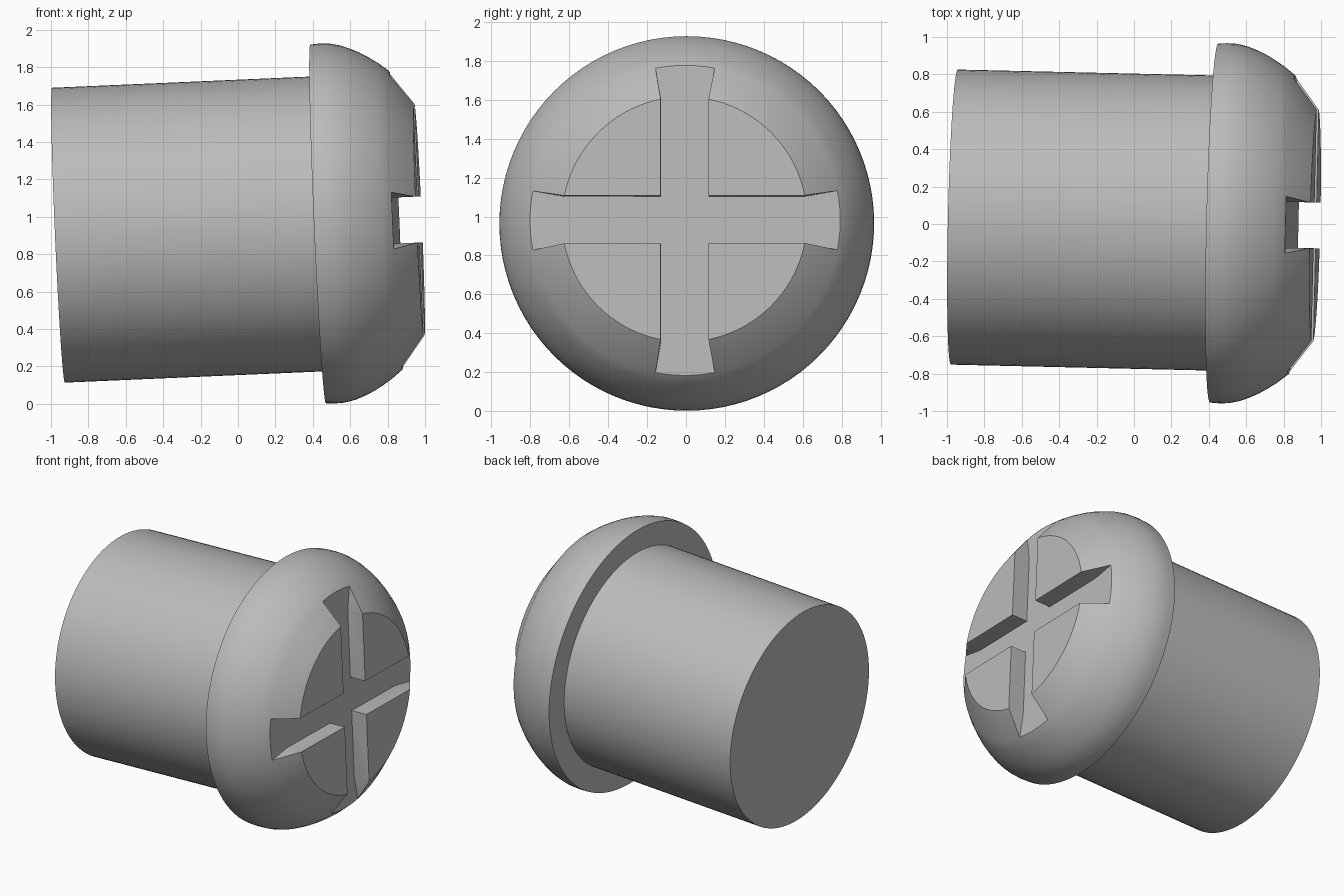
import bpy, bmesh, math
from mathutils import Matrix, Vector

cube = bpy.data.objects.get("Cube")
if cube:
    bpy.data.objects.remove(cube, do_unlink=True)

# Single plain grey metal
GREY = (0.5, 0.5, 0.5, 1)
metal = bpy.data.materials.new("grey metal")
metal.use_nodes = True
metal.diffuse_color = GREY
metal.node_tree.nodes["Principled BSDF"].inputs["Base Color"].default_value = GREY

# Slightly tilted screw axis; the origin is the centre of the head's underside
axis = Vector((1, -0.023, 0.0435)).normalized()
side = Vector((0, 1, 0)).cross(axis).normalized()
frame = Matrix((side, axis.cross(side), axis)).transposed().to_4x4()
frame.translation = (0.428, 0.005, 0.962)


def add_object(name, bm):
    bmesh.ops.recalc_face_normals(bm, faces=bm.faces)
    mesh = bpy.data.meshes.new(name)
    bm.to_mesh(mesh)
    bm.free()
    mesh.materials.append(metal)
    obj = bpy.data.objects.new(name, mesh)
    bpy.context.collection.objects.link(obj)
    obj.matrix_world = frame
    return obj


def lathe(name, profile, sides=96):
    """Turn (radius, height) points into a capped solid around local z."""
    bm = bmesh.new()
    rings = []
    for r, h in profile:
        angles = [math.tau * i / sides for i in range(sides)]
        rings.append([bm.verts.new((r * math.cos(a), r * math.sin(a), h)) for a in angles])
    for low, high in zip(rings, rings[1:]):
        for i in range(sides):
            j = (i + 1) % sides
            bm.faces.new((low[i], low[j], high[j], high[i]))
    bm.faces.new(rings[0])
    bm.faces.new(rings[-1])
    return add_object(name, bm)


def make_active(obj):
    bpy.ops.object.select_all(action="DESELECT")
    obj.select_set(True)
    bpy.context.view_layer.objects.active = obj


# Shaft, reaching a little way into the head
shaft = lathe("shaft", [(0.789, -1.39), (0.789, 0.1)])

# Domed head with a conical shoulder and a flat end
head = lathe("head", [(0.96, 0), (0.963, 0.05), (0.961, 0.1), (0.948, 0.16), (0.928, 0.213),
                      (0.905, 0.262), (0.877, 0.31), (0.844, 0.36), (0.8, 0.415), (0.63, 0.541)])

# Cross slot with arms that flare towards the rim
bm = bmesh.new()
half, flare_start, arm_end, arm_half = 0.123, 0.62, 0.9, 0.173
arm = [(half, -half), (flare_start, -half), (arm_end, -arm_half),
       (arm_end, arm_half), (flare_start, half)]
outline = []
for quarter in range(4):
    turn = Matrix.Rotation(quarter * math.pi / 2, 3, "Z")
    outline += [bm.verts.new(turn @ Vector((x, y, 0.417))) for x, y in arm]
floor = bm.faces.new(outline)
wall = bmesh.ops.extrude_face_region(bm, geom=[floor])
top = [v for v in wall["geom"] if isinstance(v, bmesh.types.BMVert)]
bmesh.ops.translate(bm, verts=top, vec=(0, 0, 0.3))
cutter = add_object("slot_cutter", bm)
cutter.hide_render = True

cut = head.modifiers.new("cross slot", "BOOLEAN")
cut.operation = "DIFFERENCE"
cut.solver = "EXACT"
cut.object = cutter
make_active(head)
bpy.ops.object.modifier_apply(modifier=cut.name)
bpy.data.objects.remove(cutter, do_unlink=True)

for obj in (shaft, head):
    make_active(obj)
    bpy.ops.object.shade_smooth_by_angle(angle=math.radians(30))
